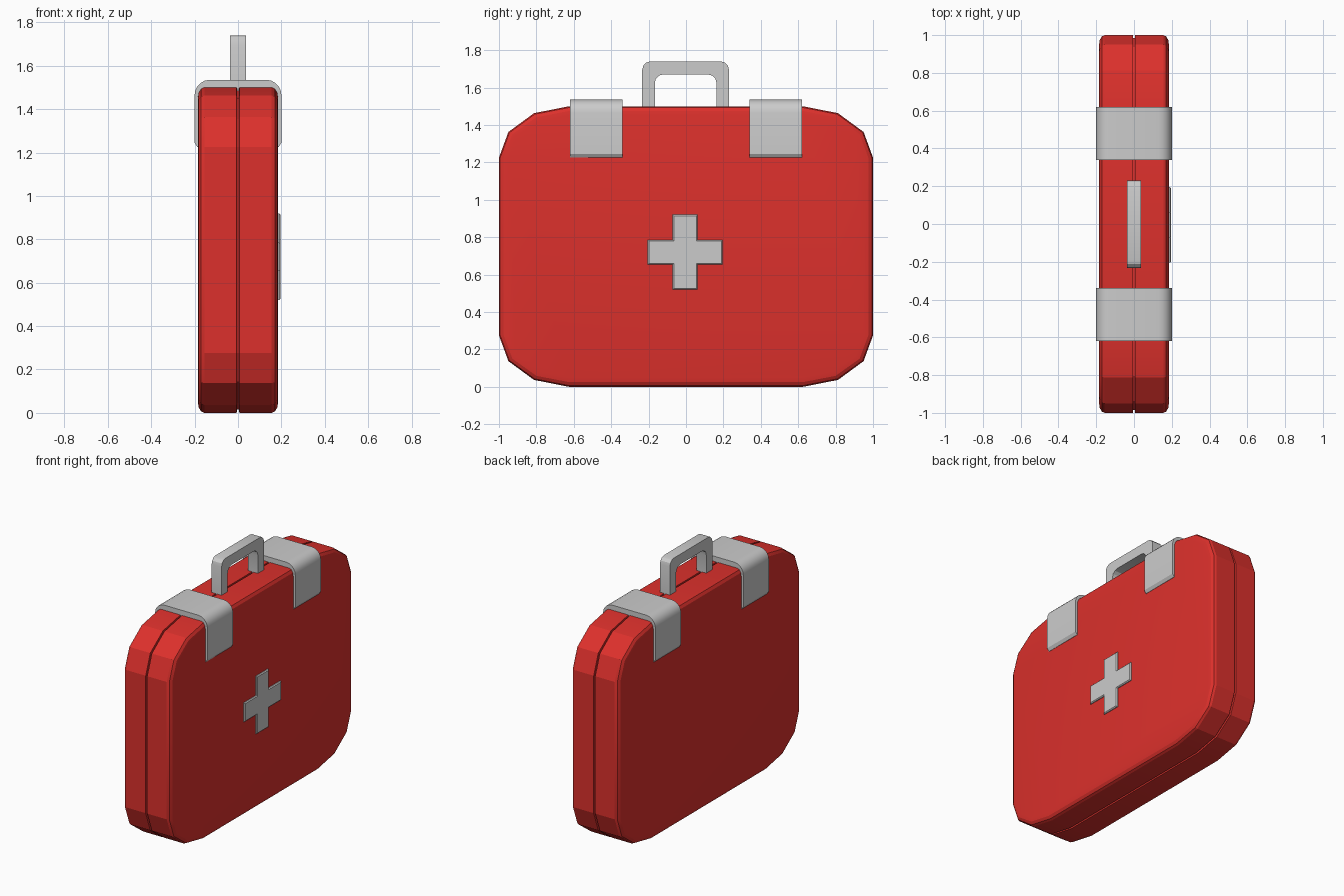
import bpy, bmesh
from math import sin, cos, pi, radians

if "Cube" in bpy.data.objects:
    bpy.data.objects.remove(bpy.data.objects["Cube"])

red = bpy.data.materials.new("red_shell")
red.diffuse_color = (0.72, 0.03, 0.025, 1)
red.use_nodes = True
red.node_tree.nodes["Principled BSDF"].inputs["Base Color"].default_value = red.diffuse_color


def finish(name, bm, mat=None, angle=20):
    bmesh.ops.recalc_face_normals(bm, faces=bm.faces)
    me = bpy.data.meshes.new(name)
    bm.to_mesh(me)
    bm.free()
    ob = bpy.data.objects.new(name, me)
    bpy.context.collection.objects.link(ob)
    if mat:
        me.materials.append(mat)
    bpy.ops.object.select_all(action='DESELECT')
    ob.select_set(True)
    bpy.context.view_layer.objects.active = ob
    bpy.ops.object.shade_smooth_by_angle(angle=radians(angle))
    return ob


def loft(rings):
    """Closed rings of 3D points joined in order, with both ends capped."""
    bm = bmesh.new()
    vs = [[bm.verts.new(p) for p in r] for r in rings]
    n = len(vs[0])
    for a, b in zip(vs, vs[1:]):
        for i in range(n):
            j = (i + 1) % n
            bm.faces.new((a[i], a[j], b[j], b[i]))
    bm.faces.new(vs[0])
    bm.faces.new(vs[-1])
    return bm


def arc(cx, cy, r, a0, a1, n):
    return [(cx + r * cos(radians(a0 + (a1 - a0) * i / n)),
             cy + r * sin(radians(a0 + (a1 - a0) * i / n))) for i in range(n + 1)]


# Case body: outline with three-segment oval corners, inset at seam and rims
def outline(x, d):
    pts = []
    for k, (sy, sz) in enumerate([(1, 1), (-1, 1), (-1, -1), (1, -1)]):
        for i in range(4):
            a = k * pi / 2 + i * pi / 6
            pts.append((x, sy * 0.625 + (0.375 - d) * cos(a),
                        0.75 + sz * 0.475 + (0.275 - d) * sin(a)))
    return pts


half = [(0.005, 0.015), (0.006, 0.0), (0.155, 0.0)]
half += [(0.155 + 0.03 * sin(a), 0.05 * (1 - cos(a)))
         for a in (pi / 6, pi / 3, pi / 2)]
section = [(-x, d) for x, d in reversed(half)] + half
finish("case_body", loft([outline(x, d) for x, d in section]), red)

# Clasps: U-shaped straps folded over the top edge
side = [(0.165, 1.225), (0.187, 1.225), (0.2, 1.245)] + arc(0.13, 1.465, 0.07, 0, 90, 5)
strap = side + [(-x, z) for x, z in reversed(side)]
inner = [(-0.165, 1.46), (-0.135, 1.49), (0.135, 1.49), (0.165, 1.46)]
strap += inner
for s, name in ((-1, "clasp_left"), (1, "clasp_right")):
    ys = (s * 0.48 - 0.14, s * 0.48 + 0.14)
    finish(name, loft([[(x, y, z) for x, z in strap] for y in ys]), angle=30)

# Handle: arched bar with rounded corners
outer = [(0.232, 1.48)] + arc(0.187, 1.695, 0.045, 0, 90, 3)
hole = [(0.165, 1.48)] + arc(0.12, 1.625, 0.045, 0, 90, 3)
prof = outer + [(-y, z) for y, z in reversed(outer)]
prof += [(-y, z) for y, z in hole] + list(reversed(hole))
ob = finish("handle", loft([[(x, y - 0.002, z) for y, z in prof] for x in (-0.038, 0.038)]))

# Cross emblem on the +x face, with a softened front edge
def cross(x, d):
    a, b = 0.2 - d, 0.066 - d
    pts = [(a, -b), (a, b), (b, b), (b, a), (-b, a), (-b, b),
           (-a, b), (-a, -b), (-b, -b), (-b, -a), (b, -a), (b, -b)]
    return [(x, y - 0.005, z + 0.72) for y, z in pts]


finish("cross_emblem", loft([cross(0.17, 0), cross(0.19, 0), cross(0.196, 0.006)]))
